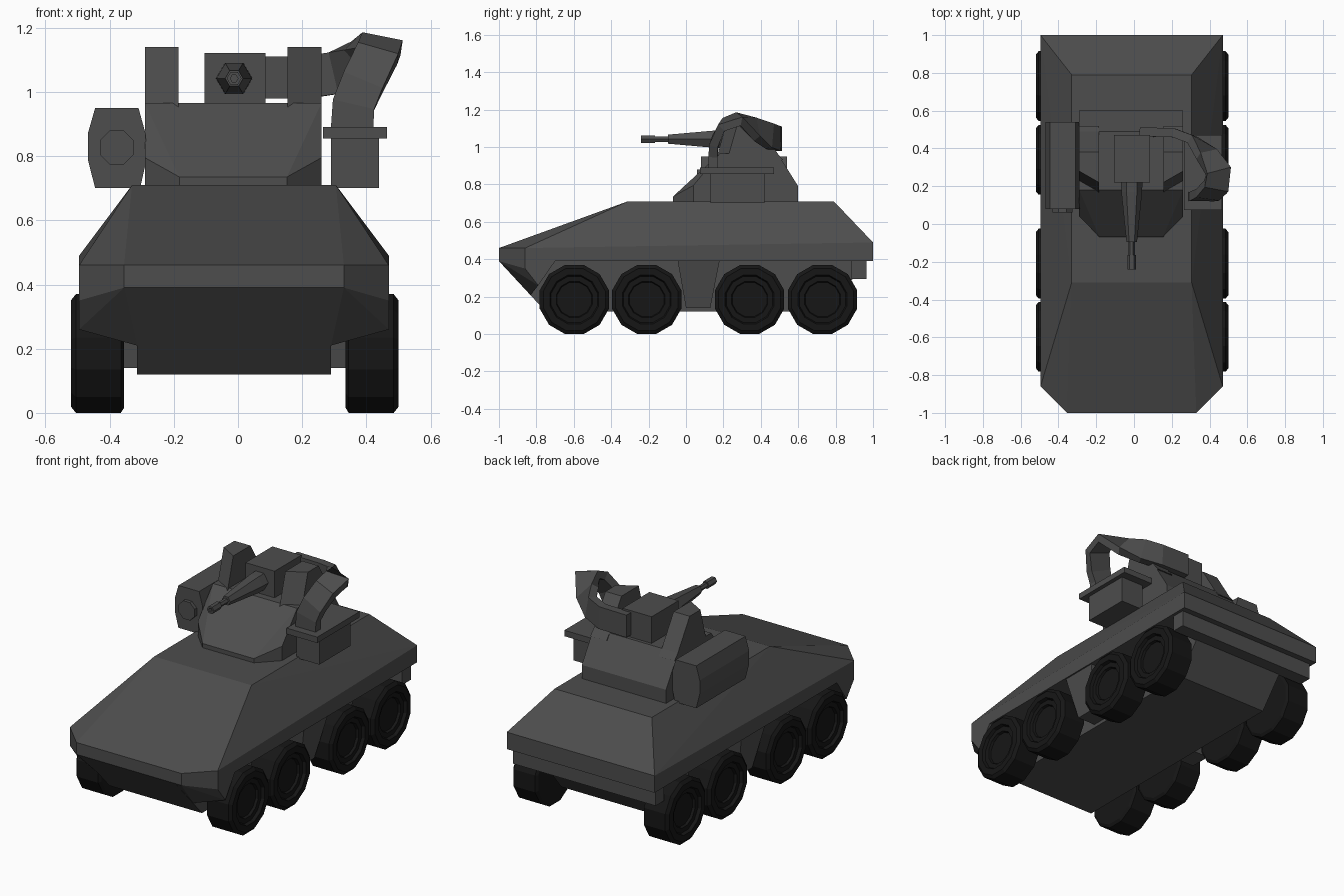
import bpy, bmesh
from math import sin, cos, pi
from mathutils import Vector

if "Cube" in bpy.data.objects:
    bpy.data.objects.remove(bpy.data.objects["Cube"])

CX = -0.0125  # hull centreline


def material(name, v):
    m = bpy.data.materials.new(name)
    m.diffuse_color = (v, v, v, 1)
    m.use_nodes = True
    m.node_tree.nodes["Principled BSDF"].inputs["Base Color"].default_value = m.diffuse_color
    return m


GREY = material("dark_grey", 0.075)
BLACK = material("rubber_black", 0.008)


def finish(name, bm, mat):
    bmesh.ops.recalc_face_normals(bm, faces=bm.faces)
    me = bpy.data.meshes.new(name)
    bm.to_mesh(me)
    bm.free()
    me.materials.append(mat)
    ob = bpy.data.objects.new(name, me)
    bpy.context.collection.objects.link(ob)
    return ob


def loft(name, rings, mat=GREY):
    """Skin consecutive closed rings and cap both ends."""
    bm = bmesh.new()
    vs = [[bm.verts.new(p) for p in r] for r in rings]
    n = len(rings[0])
    for a, b in zip(vs, vs[1:]):
        for i in range(n):
            j = (i + 1) % n
            bm.faces.new((a[i], a[j], b[j], b[i]))
    bm.faces.new(vs[0])
    bm.faces.new(vs[-1])
    return finish(name, bm, mat)


def solid(name, half, mat=GREY, cx=CX):
    """Convex solid from points mirrored about the centreline."""
    bm = bmesh.new()
    for x, y, z in half:
        for s in (1, -1):
            bm.verts.new((cx + s * x, y, z))
    res = bmesh.ops.convex_hull(bm, input=bm.verts)
    bmesh.ops.delete(bm, geom=[v for v in bm.verts if not v.link_faces], context='VERTS')
    bmesh.ops.dissolve_limit(bm, angle_limit=0.02, verts=bm.verts, edges=bm.edges)
    return finish(name, bm, mat)


def slab(name, x0, x1, profile):
    """Side (y, z) profile extruded along x."""
    return loft(name, [[(x, y, z) for y, z in profile] for x in (x0, x1)])


def box(name, x0, x1, y0, y1, z0, z1):
    return slab(name, x0, x1, [(y0, z0), (y1, z0), (y1, z1), (y0, z1)])


def turned_y(name, x, z, n, steps, phase=0.0):
    """n-sided turned part along y from (y, radius) steps."""
    return loft(name, [[(x + r * cos(phase + 2 * pi * i / n), y, z + r * sin(phase + 2 * pi * i / n))
                        for i in range(n)] for y, r in steps])


# upper hull
solid("upper_hull", [(.3175, .79, .71), (.3175, -.31, .71),
                     (.4825, 1, .49), (.4825, -.86, .46), (.3425, -1, .46),
                     (.4825, 1, .39), (.4825, -.86, .39), (.3425, -1, .39)])
# nose underside with front fenders
solid("nose_underside", [(.3425, -1, .39), (.4825, -.86, .39), (.4825, -.86, .35),
                         (.4825, -.79, .26), (.4825, -.70, .39), (.3025, -.83, .21),
                         (.3025, -.70, .39)])
# lower hull tub, rear bar
slab("lower_hull", CX - .3025, CX + .3025,
     [(-1, .39), (-.75, .12), (.75, .12), (.92, .33), (.92, .40), (-.95, .40)])
box("rear_bar", CX - .465, CX + .465, .885, .965, .295, .40)
# side plates between the wheel pairs
solid("wheel_gap_plates", [(.475, -.045, .395), (.475, .18, .395),
                           (.42, 0, .14), (.42, .13, .14)])

# wheels
TYRE = [(.345, .175), (.355, .1915), (.495, .1915), (.51, .172), (.51, .135),
        (.492, .128), (.492, .10), (.478, .095)]
for side, label in ((1, "right"), (-1, "left")):
    for k, y in enumerate((-.597, -.21, .34, .73)):
        loft(f"wheel_{label}_{k + 1}",
             [[(-.01 + side * x, y + r * cos(pi / 12 + i * pi / 6), .185 + r * sin(pi / 12 + i * pi / 6))
               for i in range(12)] for x, r in TYRE], BLACK)

# turret body
TX = -.015
solid("turret", [(.1675, -.07, .70), (.1675, -.07, .735), (.275, .04, .70), (.275, .04, .795),
                 (.275, .18, .965), (.275, .49, .965), (.275, .60, .79), (.275, .60, .70)], cx=TX)
# turret side cheeks, front edge swept back towards the outside
for s, label in ((1, "right"), (-1, "left")):
    loft(f"turret_cheek_{label}",
         [[(TX + s * x, y, z) for y, z in
           [(f, .93), (f + .06, 1.14), (.38, 1.14), (.49, .965), (.52, .93)]]
          for x, f in ((.17, .16), (.275, .22))])

# gun mount and gun
box("gun_mount", -.105, .085, .22, .47, .95, 1.122)
turned_y("gun_barrel", -.012, 1.042, 6,
         [(.24, .057), (.17, .055), (-.095, .028), (-.095, .016), (-.165, .016),
          (-.165, .023), (-.24, .023), (-.24, .012), (-.22, .012)])

# launcher pod on the left
POD = [(-.445, .70), (-.305, .70), (-.285, .79), (-.288, .87), (-.31, .95),
       (-.445, .95), (-.468, .87), (-.468, .79)]
loft("launcher_pod", [[(x, y, z) for x, z in POD] for y in (.08, .54)])
turned_y("launcher_lens", -.378, .827, 8, [(.10, .057), (.06, .057)], pi / 8)

# ammunition box on the right
box("ammo_box", .29, .44, .13, .42, .70, .86)
box("ammo_box_lid", .265, .465, .075, .47, .855, .89)

# ammunition feed chute: (centre, width direction)
CHUTE = [((.03, .488, 1.045), (0, 0, 1)), ((.21, .483, 1.045), (0, 0, 1)),
         ((.31, .445, 1.06), (-.1, 0, 1)), ((.385, .37, 1.095), (-.5, -.3, .8)),
         ((.447, .28, 1.15), (-1, 0, .15)), ((.435, .20, 1.12), (-1, 0, .1)),
         ((.39, .155, 1.03), (-1, 0, 0)), ((.36, .145, .96), (-1, 0, 0)),
         ((.355, .145, .88), (-1, 0, 0))]
pts = [Vector(c) for c, _ in CHUTE]
rings = []
for i, (_, w) in enumerate(CHUTE):
    travel = (pts[min(i + 1, len(pts) - 1)] - pts[max(i - 1, 0)]).normalized()
    w = Vector(w)
    w = (w - travel * w.dot(travel)).normalized()
    t = w.cross(travel) * .024
    w = w * .066
    rings.append([pts[i] + w + t, pts[i] - w + t, pts[i] - w - t, pts[i] + w - t])
loft("feed_chute", rings)
